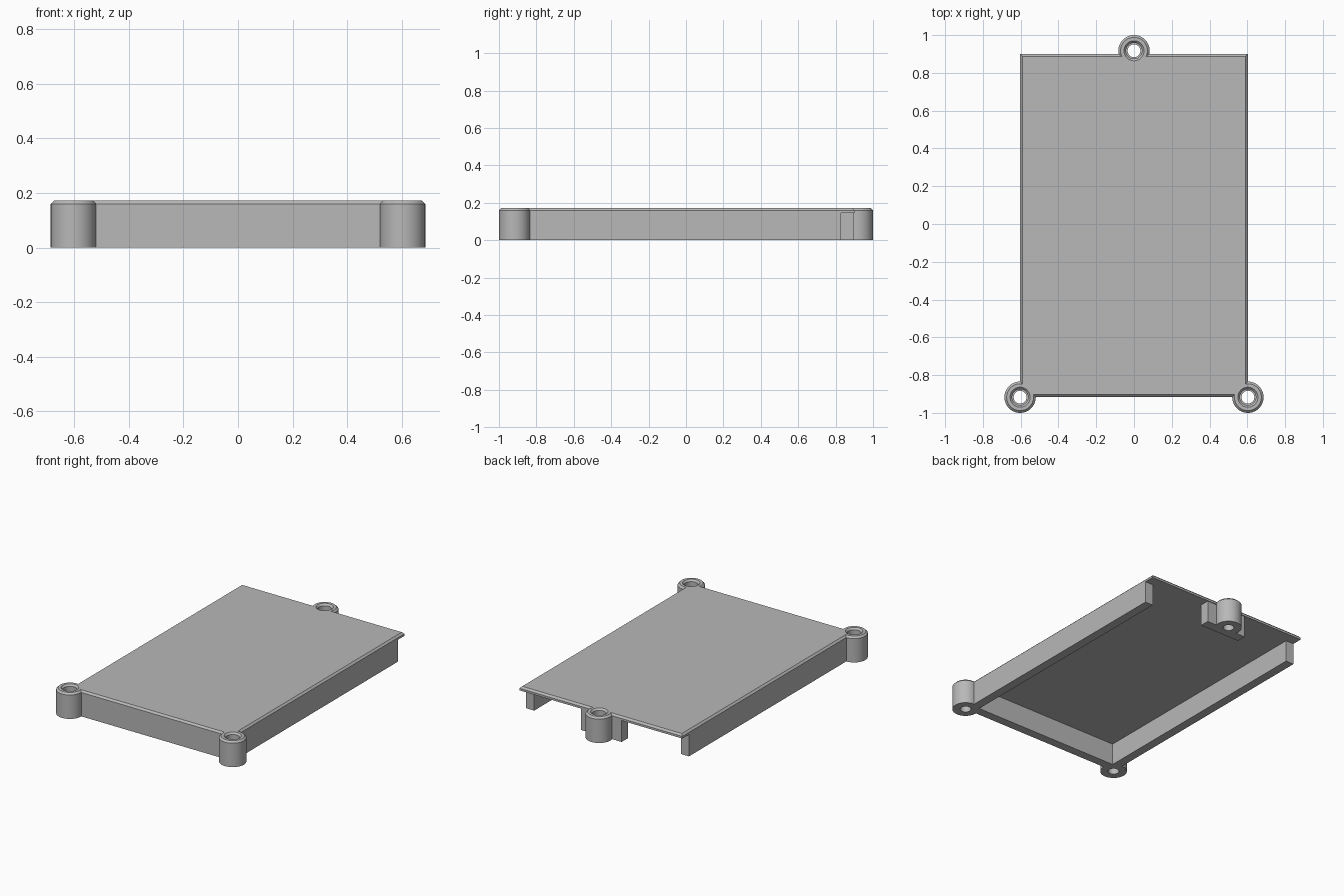
import bpy, bmesh, math
from mathutils import Matrix

cube = bpy.data.objects.get("Cube")
if cube:
    bpy.data.objects.remove(cube, do_unlink=True)

grey = bpy.data.materials.new("plain grey")
grey.use_nodes = True
colour = (0.48, 0.48, 0.48, 1)
grey.diffuse_color = colour
grey.node_tree.nodes["Principled BSDF"].inputs["Base Color"].default_value = colour

W, FRONT, BACK = 0.603, -0.915, 0.9      # cover outline
TOP, UNDER, EDGE = 0.172, 0.146, 0.012   # cover heights and chamfer
WALL, WALL_END = 0.06, 0.83
BOSS_R = 0.083
BOSSES = {"front_left_boss": (W, -0.917),
          "front_right_boss": (-W, -0.917),
          "back_boss": (0, 0.917)}


def finish(name, bm):
    bmesh.ops.recalc_face_normals(bm, faces=bm.faces)
    mesh = bpy.data.meshes.new(name)
    bm.to_mesh(mesh)
    bm.free()
    mesh.materials.append(grey)
    obj = bpy.data.objects.new(name, mesh)
    bpy.context.collection.objects.link(obj)
    return obj


def box(name, x0, x1, y0, y1, z0, z1, chamfer=0):
    bm = bmesh.new()
    bmesh.ops.create_cube(bm, size=1)
    for v in bm.verts:
        v.co = (x0 if v.co.x < 0 else x1, y0 if v.co.y < 0 else y1,
                z0 if v.co.z < 0 else z1)
    if chamfer:
        rim = [e for e in bm.edges if all(v.co.z == max(z0, v.co.z) and
               abs(v.co.z - z1) < 1e-5 for v in e.verts)]
        bmesh.ops.bevel(bm, geom=rim, offset=chamfer, segments=1, affect='EDGES')
    return finish(name, bm)


def lathe(name, profile, centre):
    # Spin a closed radius/height profile round a vertical axis
    bm = bmesh.new()
    verts = [bm.verts.new((r, 0, z)) for r, z in profile]
    edges = [bm.edges.new(pair) for pair in zip(verts, verts[1:])]
    bmesh.ops.spin(bm, geom=verts + edges, cent=(0, 0, 0), axis=(0, 0, 1),
                   angle=math.tau, steps=64)
    bmesh.ops.remove_doubles(bm, verts=bm.verts, dist=1e-5)
    bmesh.ops.transform(bm, matrix=Matrix.Translation((*centre, 0)), verts=bm.verts)
    return finish(name, bm)


# Cover, walls and the rib behind the rear boss
parts = [
    box("cover_plate", -W, W, FRONT, BACK, UNDER, TOP, EDGE),
    box("front_wall", -W, W, FRONT, FRONT + WALL, 0, UNDER),
    box("left_wall", W - WALL, W, FRONT, WALL_END, 0, UNDER),
    box("right_wall", -W, WALL - W, FRONT, WALL_END, 0, UNDER),
    box("back_rib", -0.15, 0.15, WALL_END, BACK - 0.005, 0, UNDER),
]

# Screw bosses with chamfered rims
boss = [(0, 0), (BOSS_R, 0), (BOSS_R, TOP - EDGE), (BOSS_R - EDGE, TOP), (0, TOP)]
parts += [lathe(name, boss, xy) for name, xy in BOSSES.items()]

# Stepped screw holes, countersunk at the top
bore = [(0, -0.05), (0.034, -0.05), (0.034, 0.1), (0.042, 0.1),
        (0.042, TOP - EDGE), (0.064, TOP + EDGE), (0, TOP + EDGE)]
cutters = [lathe("hole_cutter", bore, xy) for xy in BOSSES.values()]

for part in parts:
    for cutter in cutters:
        mod = part.modifiers.new("screw_hole", 'BOOLEAN')
        mod.operation, mod.solver, mod.object = 'DIFFERENCE', 'EXACT', cutter

# Bake the holes into the parts, then drop the cutters
bpy.context.view_layer.update()
graph = bpy.context.evaluated_depsgraph_get()
baked = [bpy.data.meshes.new_from_object(p.evaluated_get(graph)) for p in parts]
for part, mesh in zip(parts, baked):
    part.modifiers.clear()
    part.data = mesh
for cutter in cutters:
    bpy.data.objects.remove(cutter, do_unlink=True)

# Smooth the round parts and keep the edges sharp
bpy.ops.object.select_all(action='DESELECT')
for part in parts:
    part.select_set(True)
bpy.context.view_layer.objects.active = parts[0]
bpy.ops.object.shade_smooth_by_angle(angle=math.radians(30))
